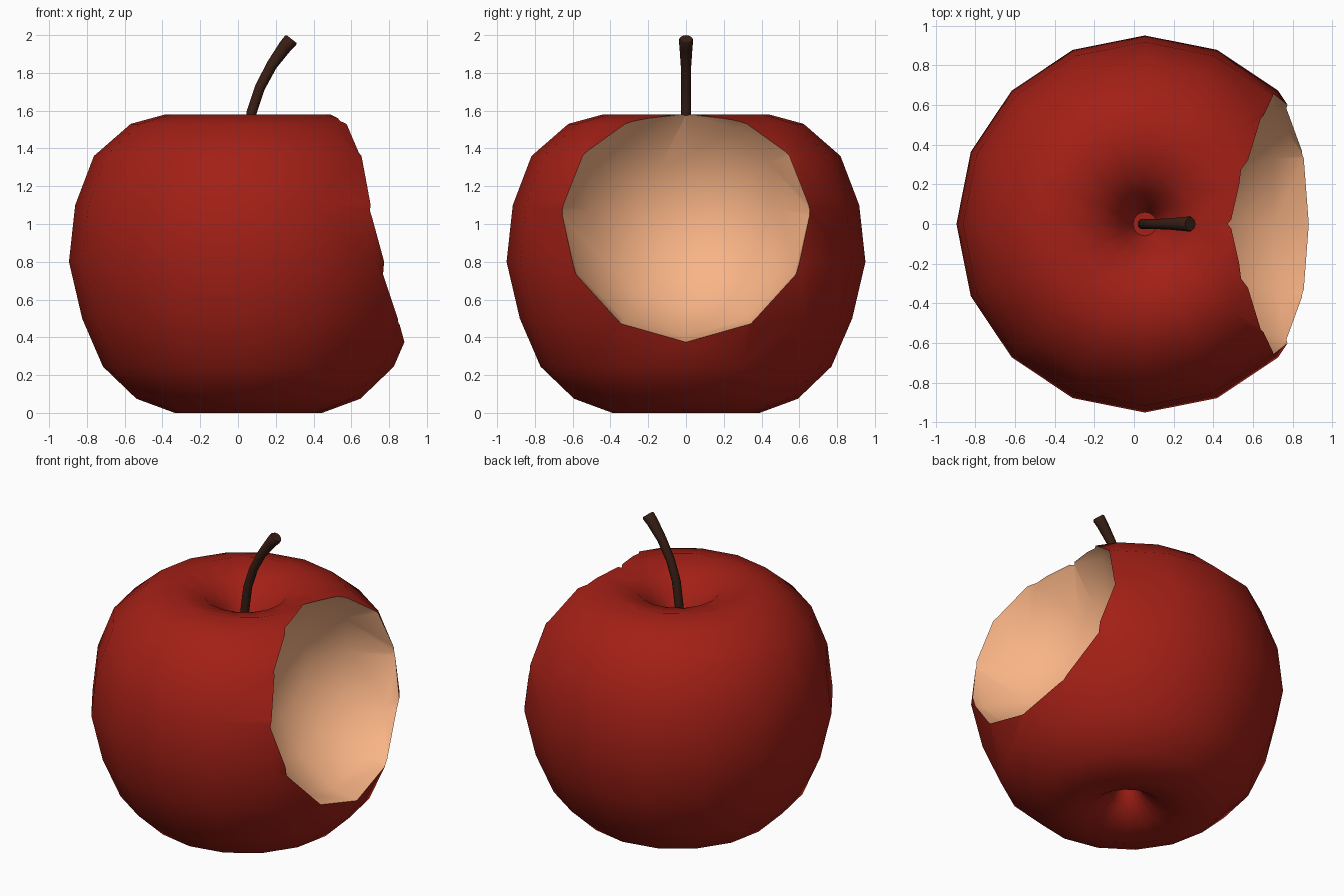
import bpy, bmesh
from math import radians, cos, sin, tau
from mathutils import Vector, Matrix

if "Cube" in bpy.data.objects:
    bpy.data.objects.remove(bpy.data.objects["Cube"])

AXIS_X = 0.055


def material(name, rgb):
    m = bpy.data.materials.new(name)
    m.diffuse_color = (*rgb, 1)
    m.use_nodes = True
    m.node_tree.nodes["Principled BSDF"].inputs["Base Color"].default_value = m.diffuse_color
    return m


skin = material("red_skin", (0.36, 0.014, 0.008))
flesh = material("pale_flesh", (0.95, 0.46, 0.24))
bark = material("brown_bark", (0.04, 0.013, 0.007))


def make_object(name, bm, mats):
    bmesh.ops.recalc_face_normals(bm, faces=bm.faces)
    me = bpy.data.meshes.new(name)
    bm.to_mesh(me)
    bm.free()
    for m in mats:
        me.materials.append(m)
    ob = bpy.data.objects.new(name, me)
    bpy.context.collection.objects.link(ob)
    return ob


def skin_rings(bm, rings):
    for a, b in zip(rings, rings[1:]):
        n = len(a)
        for i in range(n):
            j = (i + 1) % n
            bm.faces.new((a[i], a[j], b[j], b[i]))
    bm.faces.new(rings[0])
    bm.faces.new(rings[-1])


def smooth(ob, angle):
    bpy.ops.object.select_all(action='DESELECT')
    ob.select_set(True)
    bpy.context.view_layer.objects.active = ob
    bpy.ops.object.shade_smooth_by_angle(angle=radians(angle))


# Apple body: 16-sided lathe, dimpled at both ends
profile = [(0.06, 0.20), (0.10, 0.12), (0.21, 0.035), (0.39, 0), (0.593, 0.075),
           (0.77, 0.245), (0.88, 0.50), (0.95, 0.80), (0.917, 1.10), (0.818, 1.36),
           (0.623, 1.53), (0.44, 1.58), (0.25, 1.53), (0.13, 1.41), (0.06, 1.27)]
bm = bmesh.new()
skin_rings(bm, [[bm.verts.new((AXIS_X + r * cos(tau * i / 16), r * sin(tau * i / 16), z))
                 for i in range(16)] for r, z in profile])
apple = make_object("apple_body", bm, [skin, flesh])

# Bite: coarse ball cut out of the right side
bm = bmesh.new()
bmesh.ops.create_uvsphere(bm, u_segments=12, v_segments=8, radius=0.715,
                          matrix=Matrix.Translation((0.98, 0, 1.07)) @ Matrix.Rotation(radians(90), 4, 'Y'))
for f in bm.faces:
    f.material_index = 1
cutter = make_object("bite_cutter", bm, [skin, flesh])
cutter.hide_render = True
mod = apple.modifiers.new("bite", 'BOOLEAN')
mod.operation = 'DIFFERENCE'
mod.solver = 'EXACT'
mod.object = cutter
bpy.context.view_layer.objects.active = apple
bpy.ops.object.modifier_apply(modifier="bite")
bpy.data.objects.remove(cutter)
smooth(apple, 52)

# Stem: curved tapered tube, flared at the tip
path = [(0.045, 1.25, 0.027), (0.05, 1.42, 0.027), (0.072, 1.59, 0.027), (0.115, 1.72, 0.027),
        (0.178, 1.84, 0.029), (0.25, 1.94, 0.036), (0.277, 1.97, 0.039), (0.284, 1.979, 0.034)]
bm = bmesh.new()
rings = []
for k, (x, z, r) in enumerate(path):
    a, b = path[max(k - 1, 0)], path[min(k + 1, len(path) - 1)]
    t = Vector((b[0] - a[0], 0, b[1] - a[1])).normalized()
    side = Vector((t.z, 0, -t.x))
    rings.append([bm.verts.new(Vector((x, 0, z)) + r * (side * cos(tau * i / 10) + Vector((0, sin(tau * i / 10), 0))))
                  for i in range(10)])
skin_rings(bm, rings)
stem = make_object("stem", bm, [bark])
smooth(stem, 40)
